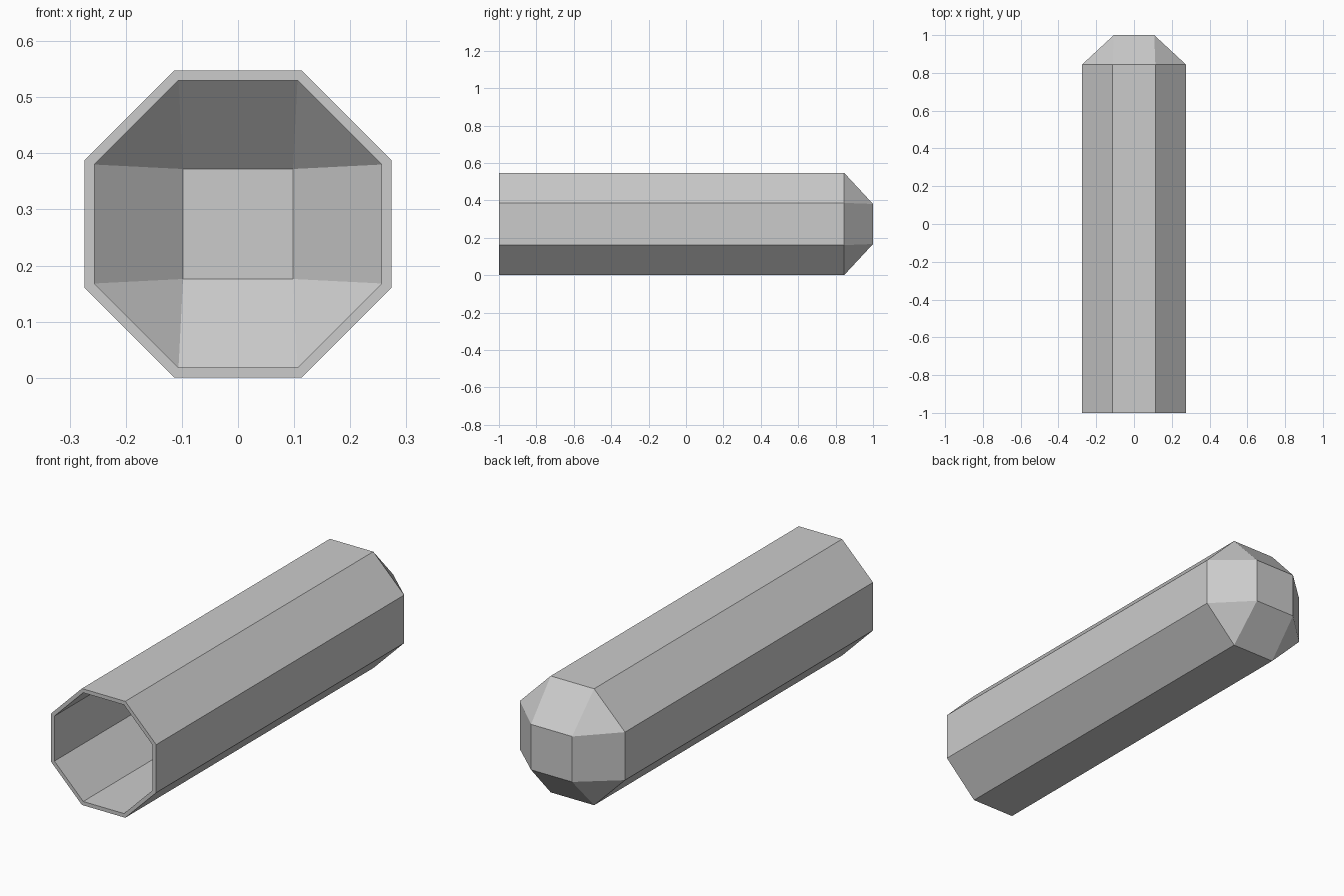
import bpy, bmesh

cube = bpy.data.objects.get("Cube")
if cube:
    bpy.data.objects.remove(cube, do_unlink=True)

CENTRE = 0.274  # height of the tube axis

grey = bpy.data.materials.new("light grey")
grey.use_nodes = True
colour = (0.6, 0.6, 0.6, 1)
grey.diffuse_color = colour
grey.node_tree.nodes["Principled BSDF"].inputs["Base Color"].default_value = colour


def octagon(bm, half, corner, y):
    """Ring of eight vertices, going round from the right side."""
    ring = []
    for a, b in ((half, corner), (corner, half)):
        ring.append((a, b))
    for _ in range(3):
        ring += [(-z, x) for x, z in ring[-2:]]
    return [bm.verts.new((x, y, z + CENTRE)) for x, z in ring]


def shell(bm, half, corner, square, shoulder, end):
    """Octagonal wall, closed by a tapered cap with a square end."""
    mouth = octagon(bm, half, corner, -1)
    neck = octagon(bm, half, corner, shoulder)
    tip = [bm.verts.new((x * square, end, z * square + CENTRE))
           for x, z in ((1, 1), (-1, 1), (-1, -1), (1, -1))]
    for i in range(8):
        j = (i + 1) % 8
        bm.faces.new((mouth[i], mouth[j], neck[j], neck[i]))
    for i in range(4):
        j = (i + 1) % 4
        a, b, c = neck[2 * i], neck[2 * i + 1], neck[2 * j]
        bm.faces.new((a, b, tip[i]))
        bm.faces.new((b, c, tip[j], tip[i]))
    bm.faces.new(tip)
    return mouth


# Hollow octagonal tube: outer wall, inner wall and the flat rim between them
bm = bmesh.new()
outer = shell(bm, 0.274, 0.113, 0.107, 0.845, 1.0)
inner = shell(bm, 0.256, 0.106, 0.098, 0.838, 0.982)
for i in range(8):
    j = (i + 1) % 8
    bm.faces.new((outer[i], outer[j], inner[j], inner[i]))
bmesh.ops.recalc_face_normals(bm, faces=bm.faces[:])

mesh = bpy.data.meshes.new("hollow_tube")
bm.to_mesh(mesh)
bm.free()
mesh.materials.append(grey)
bpy.context.collection.objects.link(bpy.data.objects.new("hollow_tube", mesh))
